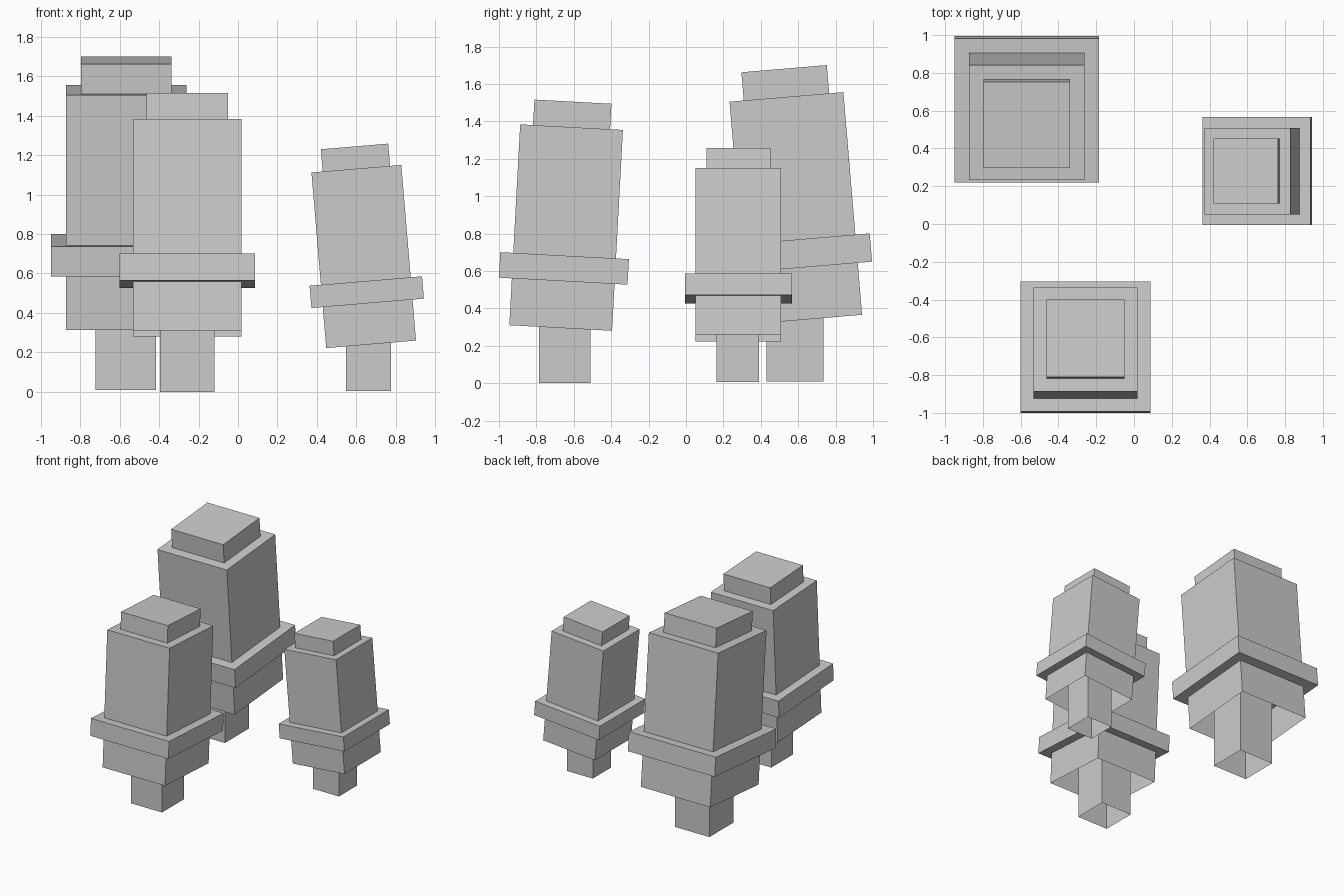
import bpy, bmesh
from math import radians
from mathutils import Matrix, Vector

if "Cube" in bpy.data.objects:
    bpy.data.objects.remove(bpy.data.objects["Cube"])


def box(name, width, z0, z1, matrix, open_bottom=False):
    """Square box centred on the local z axis from z0 to z1."""
    bm = bmesh.new()
    bmesh.ops.create_cube(bm, size=1)
    bmesh.ops.scale(bm, vec=(width, width, z1 - z0), verts=bm.verts)
    bmesh.ops.translate(bm, vec=(0, 0, (z0 + z1) / 2), verts=bm.verts)
    if open_bottom:
        bottom = [f for f in bm.faces if f.normal.z < -0.9]
        bmesh.ops.delete(bm, geom=bottom, context='FACES_ONLY')
    mesh = bpy.data.meshes.new(name)
    bm.to_mesh(mesh)
    bm.free()
    obj = bpy.data.objects.new(name, mesh)
    obj.matrix_world = matrix
    bpy.context.collection.objects.link(obj)
    return obj


def mushroom(prefix, w, base, angle, axis, stem_xy, stem_z):
    """Blocky tilted cap with a band, on an upright stem."""
    tilt = Matrix.Translation(Vector(base)) @ Matrix.Rotation(radians(angle), 4, axis)
    upright = Matrix.Translation(Vector((*stem_xy, 0)))
    # upright hollow stem
    box(prefix + "_stem", w * 0.5, stem_z, w * 1.1, upright, True)
    # tall tilted body, open underneath
    box(prefix + "_body", w, 0, w * 1.955, tilt, True)
    # wide band around the body
    box(prefix + "_band", w * 1.252, w * 0.456, w * 0.704, tilt)
    # smaller block on top
    box(prefix + "_top", w * 0.75, w * 1.955, w * 2.203, tilt, True)


mushroom("medium", 0.55, (-0.257, -0.67, 0.295), -3.1, 'X', (-0.257, -0.648), 0.0)
mushroom("large", 0.611, (-0.567, 0.637, 0.34), 4.8, 'X', (-0.569, 0.583), 0.01)
mushroom("small", 0.457, (0.675, 0.28, 0.241), -4.8, 'Y', (0.662, 0.277), 0.005)
